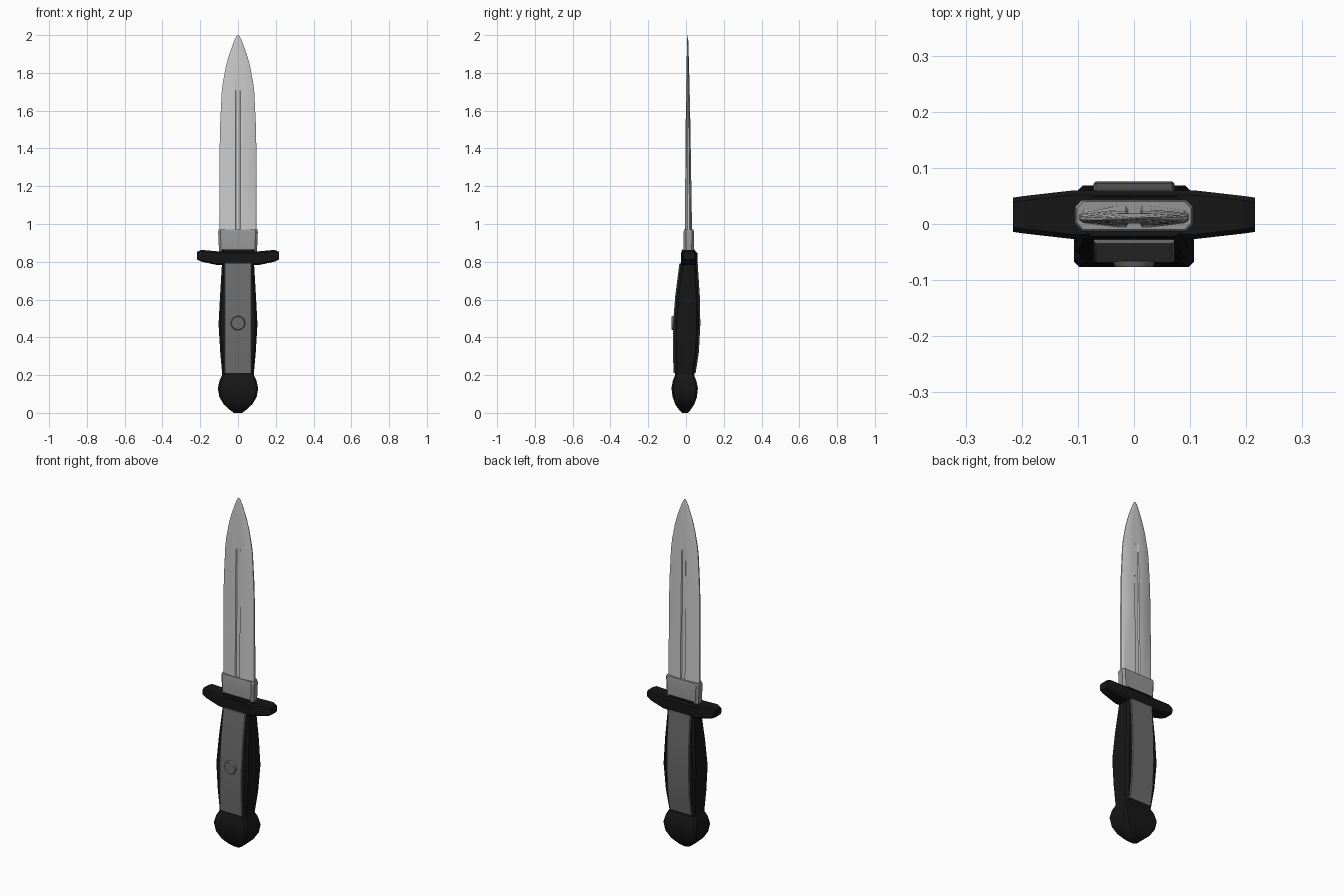
import bpy, bmesh, math
from mathutils import Matrix

if "Cube" in bpy.data.objects:
    bpy.data.objects.remove(bpy.data.objects["Cube"])


def mat(name, v):
    m = bpy.data.materials.new(name)
    m.diffuse_color = (v, v, v, 1)
    m.use_nodes = True
    m.node_tree.nodes["Principled BSDF"].inputs["Base Color"].default_value = m.diffuse_color
    return m


BLACK, PANEL, COLLAR = mat("black_rubber", 0.008), mat("grip_grey", 0.15), mat("steel_dark", 0.3)


def finish(name, bm, material=None, angle=25):
    bmesh.ops.recalc_face_normals(bm, faces=bm.faces)
    me = bpy.data.meshes.new(name)
    bm.to_mesh(me)
    bm.free()
    ob = bpy.data.objects.new(name, me)
    bpy.context.collection.objects.link(ob)
    if material:
        me.materials.append(material)
    bpy.ops.object.select_all(action='DESELECT')
    ob.select_set(True)
    bpy.context.view_layer.objects.active = ob
    bpy.ops.object.shade_smooth_by_angle(angle=math.radians(angle))
    return ob


def loft(name, rings, material=None, angle=25):
    """Skin a list of closed rings and cap both ends."""
    bm = bmesh.new()
    vs = [[bm.verts.new(p) for p in r] for r in rings]
    n = len(vs[0])
    for a, b in zip(vs, vs[1:]):
        for i in range(n):
            j = (i + 1) % n
            bm.faces.new((a[i], a[j], b[j], b[i]))
    bm.faces.new(vs[0])
    bm.faces.new(vs[-1])
    return finish(name, bm, material, angle)


def cut_rect(x0, x1, y0, y1, c):
    """Rectangle outline with chamfered corners."""
    return [(x0 + c, y0), (x1 - c, y0), (x1, y0 + c), (x1, y1 - c),
            (x1 - c, y1), (x0 + c, y1), (x0, y1 - c), (x0, y0 + c)]


def z_rings(rows, c):
    return [[(x, y, z) for x, y in cut_rect(-w, w, y0, y1, c)] for z, w, y0, y1 in rows]


# Blade: lens section with edge bevel and a pointed fuller on both faces
YB = 0.013


def blade_ring(z, w, t, groove):
    f = min(0.014, w * 0.2)
    half = [(w, t * 0.3), (w * 0.92, t * 0.6), (f * 2, t), (f, t), (f * 0.7, t - groove)]
    top = half + [(-x, y) for x, y in reversed(half)]
    return [(x, YB + y - 0.004 * (z - 0.95), z) for x, y in top + [(-x, -y) for x, y in top]]


blade_rows = [(0.93, 0.098, 0.0195, 0.007), (1.35, 0.098, 0.0145, 0.006),
              (1.52, 0.095, 0.0125, 0.005), (1.70, 0.086, 0.0095, 0.004),
              (1.75, 0.080, 0.0085, 0), (1.84, 0.063, 0.0065, 0),
              (1.90, 0.046, 0.005, 0), (1.96, 0.024, 0.0035, 0),
              (1.99, 0.011, 0.002, 0), (2.0, 0.003, 0.001, 0)]
loft("blade", [blade_ring(*r) for r in blade_rows])

# Collar at the blade root
loft("collar", z_rings([(0.84, 0.1, -0.012, 0.042), (0.96, 0.105, -0.013, 0.043),
                        (0.97, 0.102, -0.010, 0.040)], 0.012), COLLAR)

# Cross guard: lofted along x, thicker in the middle
guard = [(0.216, 0.812, 0.853, -0.014, 0.047), (0.195, 0.801, 0.863, -0.017, 0.05),
         (0.107, 0.782, 0.855, -0.027, 0.06)]
rows = guard + [(-x, *r) for x, *r in reversed(guard)]
loft("cross_guard", [[(x, y, z) for y, z in cut_rect(y0, y1, z0, z1, 0.008)]
                     for x, z0, z1, y0, y1 in rows], BLACK)

# Handle core, bulging in the middle
grip = [(0.79, 0.085, -0.028, 0.055), (0.62, 0.095, -0.050, 0.066),
        (0.47, 0.103, -0.062, 0.069), (0.32, 0.094, -0.062, 0.061),
        (0.20, 0.083, -0.059, 0.044)]
loft("handle", z_rings([(0.865, 0.088, -0.022, 0.048)] + grip + [(0.17, 0.083, -0.056, 0.040)], 0.012), BLACK)

# Grip panels laid on the front and back of the handle
for name, side, k in (("front_panel", -1, 2), ("back_panel", 1, 3)):
    rings = []
    for row in grip:
        z, y = max(row[0], 0.21), row[k]
        rings.append([(-0.072, y - side * 0.01, z), (0.072, y - side * 0.01, z),
                      (0.072, y + side * 0.003, z), (0.068, y + side * 0.007, z),
                      (-0.068, y + side * 0.007, z), (-0.072, y + side * 0.003, z)])
    loft(name, rings, PANEL)

# Round rivet on the front panel
bm = bmesh.new()
bmesh.ops.create_cone(bm, cap_ends=True, segments=24, radius1=0.04, radius2=0.034, depth=0.014,
                      matrix=Matrix.Translation((0, -0.0695, 0.475)) @ Matrix.Rotation(math.pi / 2, 4, 'X'))
finish("rivet", bm, PANEL)

# Pommel: rounded knob with rectangular section
loft("pommel", z_rings([(0.205, 0.082, -0.056, 0.040), (0.17, 0.098, -0.070, 0.055),
                        (0.13, 0.107, -0.077, 0.063), (0.085, 0.099, -0.071, 0.058),
                        (0.045, 0.075, -0.057, 0.044), (0.015, 0.042, -0.036, 0.024),
                        (0.0, 0.022, -0.020, 0.010)], 0.010), BLACK, 35)
